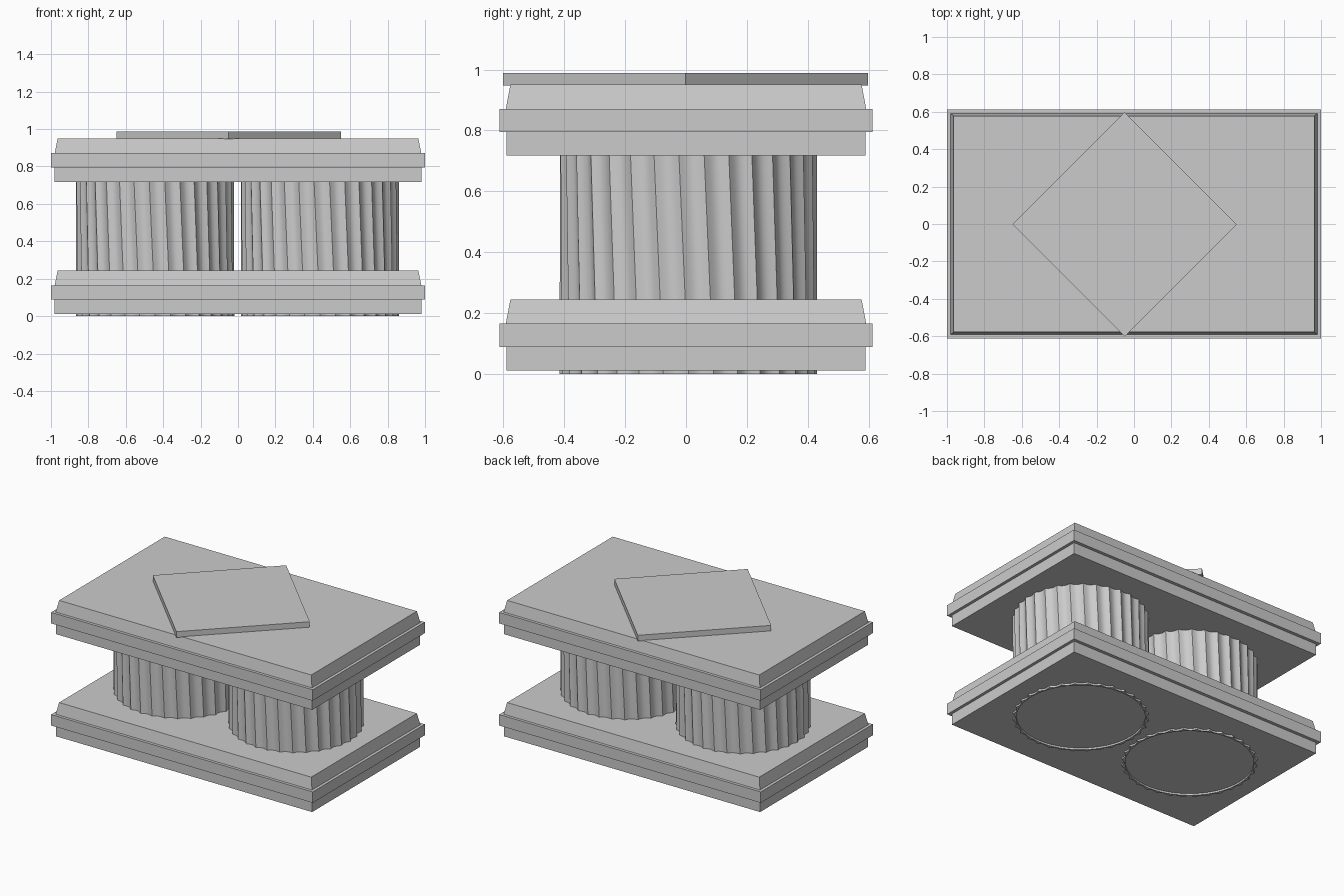
import bpy, bmesh, math

if "Cube" in bpy.data.objects:
    bpy.data.objects.remove(bpy.data.objects["Cube"])


def finish(bm, name):
    bmesh.ops.recalc_face_normals(bm, faces=bm.faces)
    me = bpy.data.meshes.new(name)
    bm.to_mesh(me)
    bm.free()
    ob = bpy.data.objects.new(name, me)
    bpy.context.collection.objects.link(ob)
    return ob


def loft(name, rings, closed=False):
    """Skin stacked rings; cap the ends, or join last to first when closed."""
    bm = bmesh.new()
    loops = [[bm.verts.new(p) for p in ring] for ring in rings]
    pairs = list(zip(loops, loops[1:]))
    if closed:
        pairs.append((loops[-1], loops[0]))
    n = len(loops[0])
    for a, b in pairs:
        for i in range(n):
            j = (i + 1) % n
            bm.faces.new((a[i], a[j], b[j], b[i]))
    if not closed:
        bm.faces.new(loops[0][::-1])
        bm.faces.new(loops[-1])
    return finish(bm, name)


def rect(hx, hy, z):
    return [(-hx, -hy, z), (hx, -hy, z), (hx, hy, z), (-hx, hy, z)]


# stepped slabs: plain foot, wider band, tapered upper part
def slab(name, z):
    loft(name, [rect(0.98, 0.59, z), rect(0.98, 0.59, z + 0.077),
                rect(1.0, 0.612, z + 0.077), rect(1.0, 0.612, z + 0.153),
                rect(0.98, 0.592, z + 0.153), rect(0.964, 0.577, z + 0.232)])


slab("bottom_slab", 0.012)
slab("top_slab", 0.718)

# fluted drums with a slight twist
FLUTES, STEPS, RADIUS, DEPTH, TWIST, HEIGHT = 32, 8, 0.423, 0.016, -0.075, 0.73


def drum(name, cx, cy):
    n = FLUTES * STEPS

    def ring(z, inner=False):
        pts = []
        for i in range(n):
            a = 2 * math.pi * i / n + TWIST * z / HEIGHT
            r = RADIUS - DEPTH * abs(math.sin(math.pi * i / STEPS))
            if inner:
                r = RADIUS - DEPTH - 0.008
            pts.append((cx + r * math.cos(a), cy + r * math.sin(a), z))
        return pts

    levels = [HEIGHT * k / 6 for k in range(7)]
    ob = loft(name, [ring(z) for z in levels] + [ring(HEIGHT, True), ring(0, True)], True)
    bpy.ops.object.select_all(action='DESELECT')
    ob.select_set(True)
    bpy.context.view_layer.objects.active = ob
    bpy.ops.object.shade_smooth_by_angle(angle=math.radians(30))


drum("left_fluted_drum", -0.443, 0.008)
drum("right_fluted_drum", 0.438, 0.008)

# diamond plate on top
diamond = [(0.55, -0.002), (-0.05, 0.598), (-0.65, -0.002), (-0.05, -0.602)]
loft("diamond_plate", [[(x, y, z) for x, y in diamond] for z in (0.947, 0.988)])
